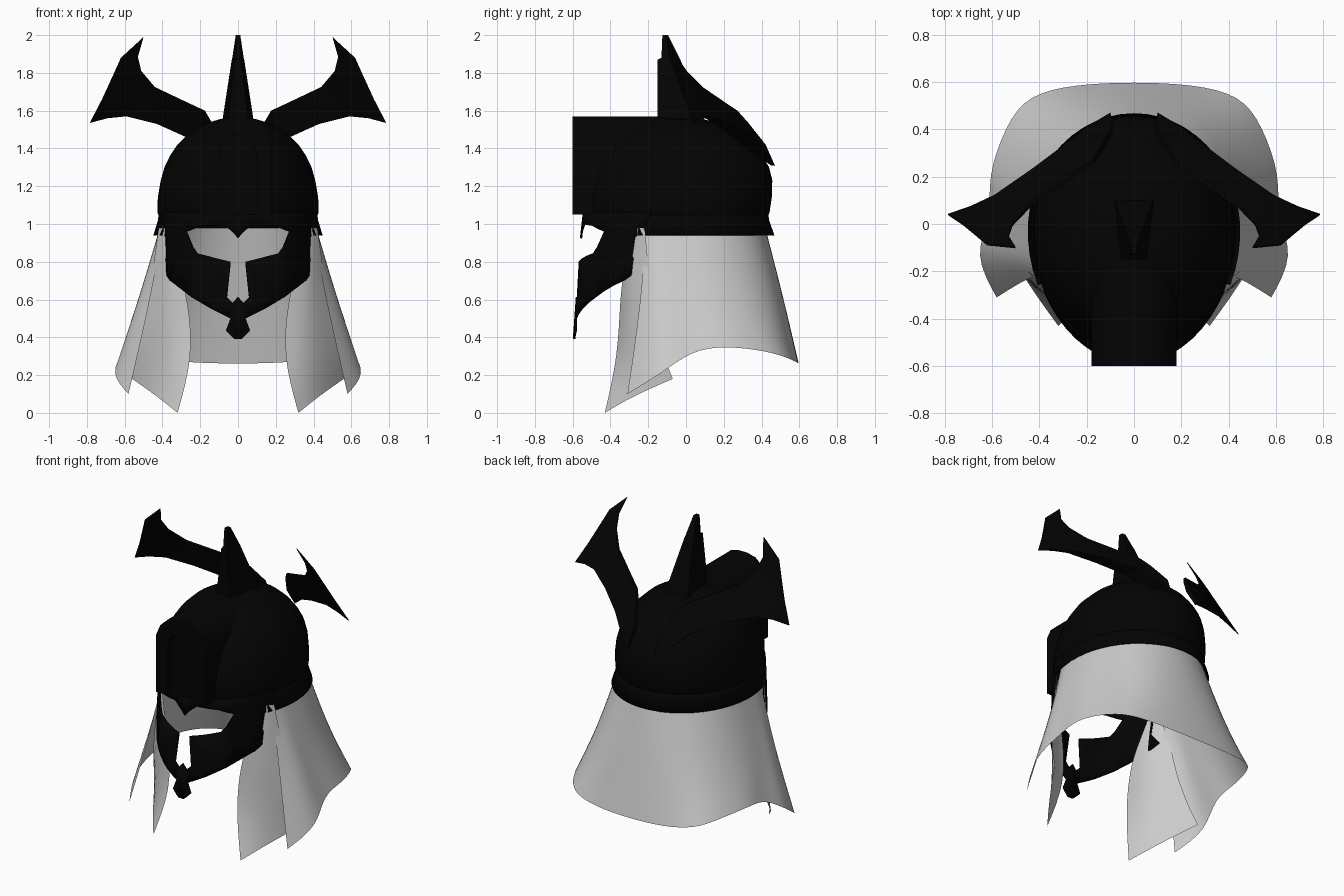
import bpy, bmesh
from math import sin, cos, pi, sqrt, radians

if "Cube" in bpy.data.objects:
    bpy.data.objects.remove(bpy.data.objects["Cube"])


def material(name, rgb):
    m = bpy.data.materials.new(name)
    m.use_nodes = True
    m.diffuse_color = (*rgb, 1)
    bsdf = m.node_tree.nodes["Principled BSDF"]
    bsdf.inputs["Base Color"].default_value = (*rgb, 1)
    bsdf.inputs["Roughness"].default_value = 0.8
    return m


BLACK = material("black_metal", (0.001, 0.001, 0.001))
CLOTH = material("grey_cloth", (0.6, 0.6, 0.6))


def finish(bm, name, mat, smooth=None, mirror=False, subdiv=0, thick=0):
    bmesh.ops.recalc_face_normals(bm, faces=bm.faces)
    mesh = bpy.data.meshes.new(name)
    bm.to_mesh(mesh)
    bm.free()
    mesh.materials.append(mat)
    ob = bpy.data.objects.new(name, mesh)
    bpy.context.collection.objects.link(ob)
    if mirror:
        mod = ob.modifiers.new("mirror", "MIRROR")
        mod.use_clip = True
    if subdiv:
        mod = ob.modifiers.new("subdivide", "SUBSURF")
        mod.levels = mod.render_levels = subdiv
        mod.boundary_smooth = "PRESERVE_CORNERS"
    if thick:
        mod = ob.modifiers.new("thickness", "SOLIDIFY")
        mod.thickness = thick
    if smooth:
        bpy.ops.object.select_all(action="DESELECT")
        ob.select_set(True)
        bpy.context.view_layer.objects.active = ob
        bpy.ops.object.shade_smooth_by_angle(angle=radians(smooth))
    return ob


def loft(rows, closed=False, caps=False):
    """Bridge rows holding equal numbers of points with quads."""
    bm = bmesh.new()
    vs = [[bm.verts.new(p) for p in row] for row in rows]
    n = len(rows[0])
    for a, b in zip(vs, vs[1:]):
        for i in range(n if closed else n - 1):
            j = (i + 1) % n
            bm.faces.new((a[i], a[j], b[j], b[i]))
    if caps:
        bm.faces.new(vs[0])
        bm.faces.new(vs[-1])
    bm.normal_update()
    return bm


def skull_point(angle, scale, back, z):
    """Egg-shaped head section with its own depth at the back."""
    s = sin(angle)
    depth = back if s > 0 else 0.53 * scale
    return (0.44 * scale * cos(angle), -0.03 + depth * s, z)


# Helmet dome
SEG = 40
profile = [(1.045, 0.955, 0.465), (1.06, 0.97, 0.472), (1.14, 0.965, 0.484),
           (1.23, 0.93, 0.487), (1.3, 0.885, 0.47), (1.36, 0.82, 0.435),
           (1.42, 0.73, 0.385), (1.48, 0.59, 0.315), (1.53, 0.4, 0.22),
           (1.555, 0.22, 0.12), (1.565, 0.02, 0.01)]
bm = loft([[skull_point(2 * pi * i / SEG, s, b, z) for i in range(SEG)]
           for z, s, b in profile], closed=True)
bmesh.ops.holes_fill(bm, edges=[e for e in bm.edges if e.is_boundary
                                and e.verts[0].co.z > 1.5])
finish(bm, "helmet_dome", BLACK, smooth=40)

# Rim band round the sides and back
start, end = radians(-25), radians(205)
bm = loft([[skull_point(start + (end - start) * i / 32, s, b, z) for i in range(33)]
           for z, s, b in [(1.06, 0.955, 0.465), (1.02, 0.965, 0.47),
                           (0.94, 1.02, 0.498)]])
finish(bm, "rim_band", BLACK, smooth=40, thick=0.006)

# Arched brow block on the front
half_arch = [(0.18, 1.05), (0.18, 1.43), (0.15, 1.5), (0.09, 1.555), (0.03, 1.57)]
half_inner = [(0.1, 1.05), (0.1, 1.36), (0.085, 1.42), (0.05, 1.46), (0.015, 1.475)]


def both_sides(half):
    return half + [(-x, z) for x, z in reversed(half)]


def arch_back(z):
    return -0.45 + 0.35 * (z - 1.05) / 0.52


outer, inner = both_sides(half_arch), both_sides(half_inner)
bm = loft([[(x, -0.6, z) for x, z in outer],
           [(x, arch_back(z), z) for x, z in outer],
           [(x, arch_back(z), z) for x, z in inner],
           [(x, -0.6, z) for x, z in inner],
           [(x, -0.6, z) for x, z in outer]])
bmesh.ops.remove_doubles(bm, verts=bm.verts, dist=0.0005)
bmesh.ops.holes_fill(bm, edges=bm.edges)
finish(bm, "brow_arch", BLACK, smooth=30)

# Recessed panel inside the arch
bm = bmesh.new()
bm.faces.new([bm.verts.new((x, -0.565, z)) for x, z in inner])
finish(bm, "brow_panel", BLACK)

# Top spike, narrow and upright in front, wide and sloping behind
spike = [(1.5, 0.06, -0.15, 0.09, 0.12), (1.87, 0.018, -0.15, 0.033, -0.03),
         (1.88, 0.017, -0.13, 0.03, -0.035), (2.0, 0.012, -0.125, 0.012, -0.095)]
bm = loft([[(-fw, f, z), (fw, f, z), (bw, b, z), (-bw, b, z)]
           for z, fw, f, bw, b in spike], closed=True, caps=True)
finish(bm, "top_spike", BLACK)

# Axe-shaped horns leaning forward: thin upper edge, thick lower edge and root
horn = [(0.09, 1.42, 0.02), (0.14, 1.54, 0.015), (0.175, 1.6, 0.01),
        (0.25, 1.635, 0.01), (0.44, 1.725, 0.01), (0.512, 1.81, 0.006),
        (0.53, 1.885, 0.004), (0.5, 1.99, 0.003), (0.62, 1.88, 0.003),
        (0.665, 1.78, 0.003), (0.72, 1.66, 0.003), (0.785, 1.535, 0.003),
        (0.69, 1.56, 0.01), (0.59, 1.57, 0.02), (0.43, 1.53, 0.04),
        (0.275, 1.46, 0.05), (0.19, 1.38, 0.035), (0.1, 1.31, 0.01)]


def blade(side):
    return [(x, 1.255 - 0.425 * x - 0.574 * z + side * t, z) for x, z, t in horn]


bm = loft([blade(-1), blade(1)], closed=True, caps=True)
bmesh.ops.triangulate(bm, faces=[f for f in bm.faces if len(f.verts) > 4])
finish(bm, "horns", BLACK, mirror=True)

# Face mask: half outline with eye and nose slot, wrapped round the face
mask = [(0, 1.06), (0.41, 1.06), (0.405, 0.97), (0.385, 0.93), (0.38, 0.83),
        (0.4, 0.76), (0.36, 0.7), (0.25, 0.615), (0.15, 0.555), (0.04, 0.5),
        (0.065, 0.435), (0.02, 0.392), (0, 0.392), (0, 0.615), (0.028, 0.583),
        (0.06, 0.612), (0.04, 0.8), (0.22, 0.845), (0.245, 0.88), (0.278, 0.96),
        (0.2, 0.99), (0.08, 1.0), (0.025, 0.955), (0, 0.925)]
bm = bmesh.new()
bm.faces.new([bm.verts.new((x, 0, z)) for x, z in mask])
bm.normal_update()
bmesh.ops.triangulate(bm, faces=bm.faces)
for i in range(1, 10):
    bmesh.ops.bisect_plane(bm, geom=bm.verts[:] + bm.edges[:] + bm.faces[:],
                           plane_co=(i * 0.041, 0, 0), plane_no=(1, 0, 0))
for v in bm.verts:
    drop = 0.95 - v.co.z
    depth = 0.53 + (0.07 if drop > 0 else 0.12) * drop
    v.co.y = -0.03 - depth * sqrt(1 - (v.co.x / 0.432) ** 2)
finish(bm, "face_mask", BLACK, smooth=40, mirror=True, thick=0.012)

# Neck cloth: columns from the middle of the back round to the front edge
drape = [[(0, 0.435, 0.98), (0, 0.52, 0.62), (0, 0.6, 0.26)],
         [(0.19, 0.39, 0.98), (0.23, 0.5, 0.62), (0.25, 0.59, 0.265)],
         [(0.305, 0.305, 0.98), (0.37, 0.42, 0.6), (0.45, 0.545, 0.29)],
         [(0.385, 0.18, 0.98), (0.465, 0.27, 0.63), (0.54, 0.42, 0.33)],
         [(0.415, 0.05, 0.98), (0.51, 0.1, 0.64), (0.62, 0.2, 0.355)],
         [(0.415, -0.09, 0.98), (0.52, -0.06, 0.62), (0.6, 0.03, 0.33)],
         [(0.41, -0.16, 0.98), (0.53, -0.15, 0.6), (0.68, -0.13, 0.21)],
         [(0.395, -0.21, 0.98), (0.47, -0.24, 0.57), (0.58, -0.31, 0.1)]]
finish(loft(drape), "neck_cloth", CLOTH, smooth=60, mirror=True, subdiv=2)

# Front cloth strips hanging beside the mask
strip = [[(0.365, -0.28, 0.98), (0.395, -0.25, 0.98), (0.42, -0.22, 0.98)],
         [(0.31, -0.33, 0.76), (0.39, -0.29, 0.78), (0.445, -0.2, 0.8)],
         [(0.265, -0.35, 0.6), (0.38, -0.31, 0.6), (0.475, -0.19, 0.6)],
         [(0.235, -0.36, 0.3), (0.38, -0.32, 0.32), (0.53, -0.14, 0.35)],
         [(0.32, -0.43, 0.0), (0.43, -0.28, 0.09), (0.56, -0.07, 0.18)]]
finish(loft(strip), "front_cloth_strips", CLOTH, smooth=60, mirror=True, subdiv=2)
